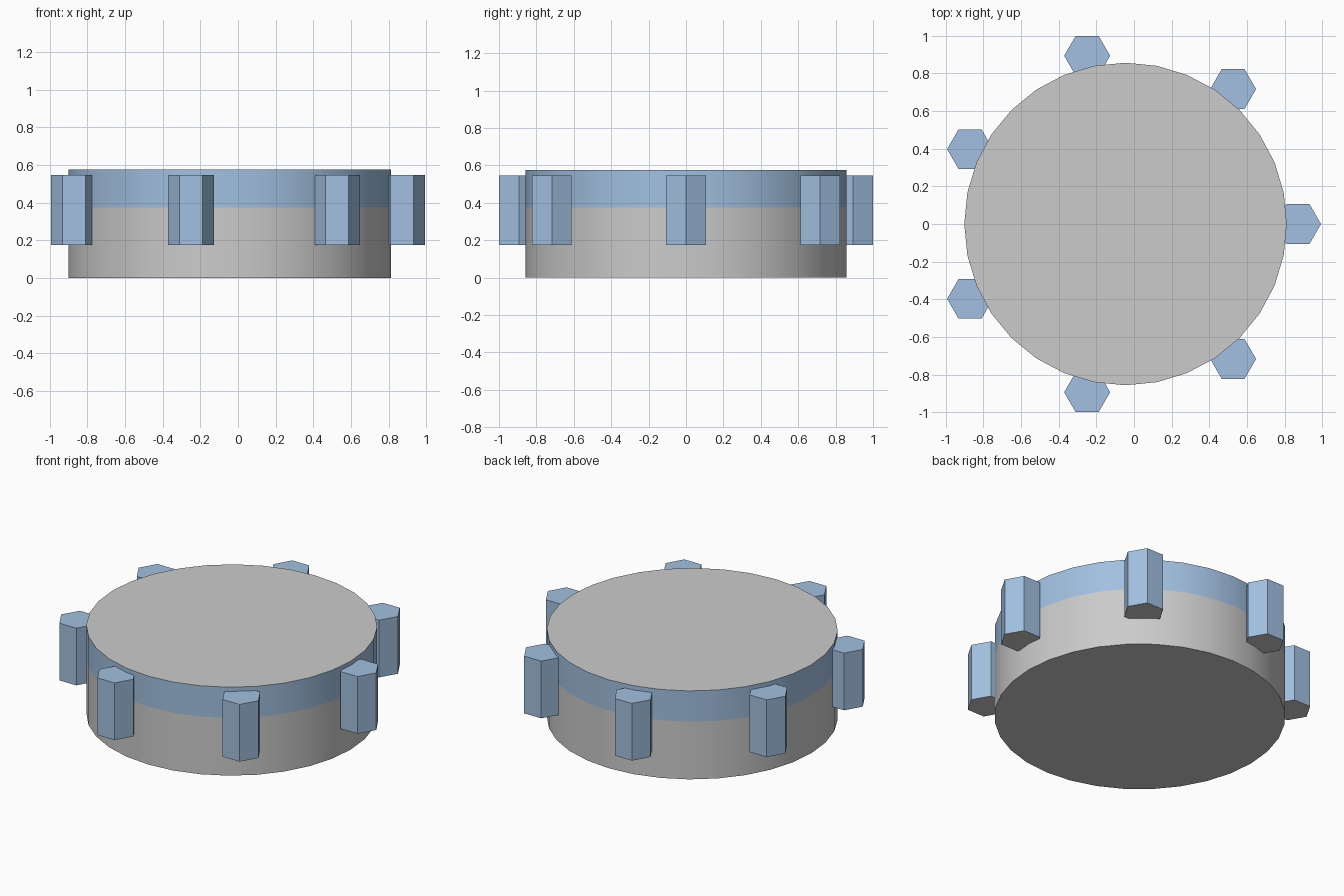
import bpy, bmesh
from math import cos, sin, tau, radians

if "Cube" in bpy.data.objects:
    bpy.data.objects.remove(bpy.data.objects["Cube"])

CX = -0.045          # drum axis, offset so the whole model is centred
DRUM_R, SIDES = 0.857, 32
KNOB_R, KNOB_RING, KNOBS = 0.122, 0.917, 7


def material(name, color):
    mat = bpy.data.materials.new(name)
    mat.diffuse_color = color
    mat.use_nodes = True
    mat.node_tree.nodes["Principled BSDF"].inputs["Base Color"].default_value = mat.diffuse_color
    return mat


blue = material("blue", (0.36, 0.53, 0.75, 1))
grey = material("grey", (0.8, 0.8, 0.8, 1))


def prism(name, x, y, radius, sides, z0, z1, side=0, top=0, bottom=0):
    """Upright prism; side/top/bottom are material slots, None leaves a cap open."""
    bm = bmesh.new()
    rings = [[bm.verts.new((radius * cos(tau * i / sides),
                            radius * sin(tau * i / sides), z))
              for i in range(sides)] for z in (0, z1 - z0)]
    low, high = rings
    for i in range(sides):
        j = (i + 1) % sides
        bm.faces.new((low[i], low[j], high[j], high[i])).material_index = side
    if top is not None:
        bm.faces.new(high).material_index = top
    if bottom is not None:
        bm.faces.new(low[::-1]).material_index = bottom
    mesh = bpy.data.meshes.new(name)
    bm.to_mesh(mesh)
    bm.free()
    mesh.materials.append(grey)
    mesh.materials.append(blue)
    ob = bpy.data.objects.new(name, mesh)
    ob.location = (x, y, z0)
    bpy.context.collection.objects.link(ob)
    return ob


def smooth(ob):
    bpy.ops.object.select_all(action='DESELECT')
    ob.select_set(True)
    bpy.context.view_layer.objects.active = ob
    bpy.ops.object.shade_smooth_by_angle(angle=radians(30))


# Round drum: grey lower wall, blue upper band with grey lid
smooth(prism("drum_body", CX, 0, DRUM_R, SIDES, 0, 0.375, top=None))
smooth(prism("drum_band", CX, 0, DRUM_R, SIDES, 0.375, 0.575, side=1, bottom=None))

# Hexagonal grip posts around the rim, all facing the same way
for k in range(KNOBS):
    a = tau * k / KNOBS
    prism(f"grip_post_{k + 1}", CX + KNOB_RING * cos(a), KNOB_RING * sin(a),
          KNOB_R, 6, 0.175, 0.547, side=1, top=1, bottom=0)
